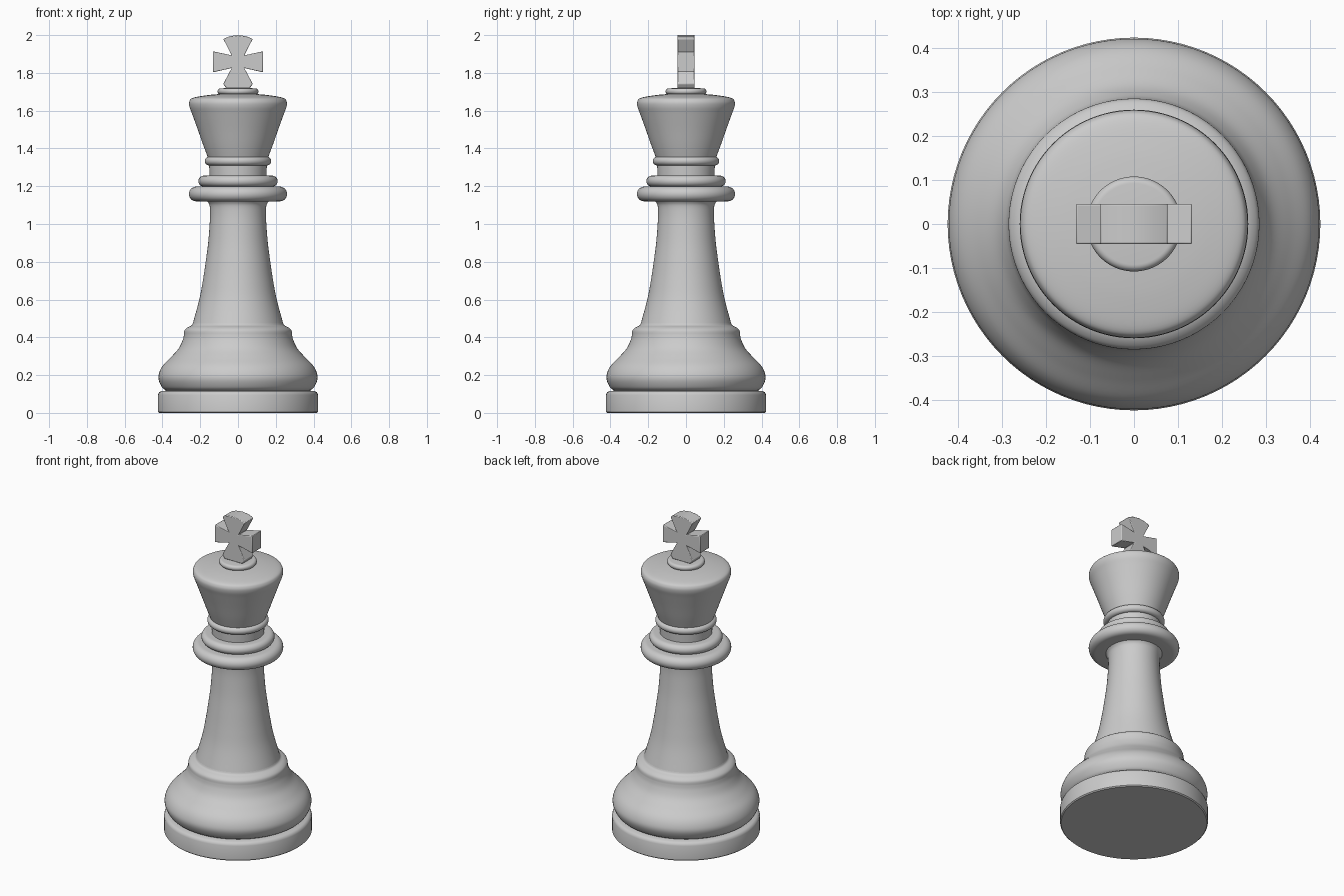
import bpy, bmesh
from math import sin, cos, pi, radians

if "Cube" in bpy.data.objects:
    bpy.data.objects.remove(bpy.data.objects["Cube"])

SEGMENTS = 96


def smooth_curve(pts, steps=6):
    """Catmull-Rom curve through (radius, height) points."""
    p = [pts[0]] + pts + [pts[-1]]
    out = []
    for a, b, c, d in zip(p, p[1:], p[2:], p[3:]):
        for i in range(steps):
            t = i / steps
            out.append(tuple(
                0.5 * (2 * b[k] + (c[k] - a[k]) * t
                       + (2 * a[k] - 5 * b[k] + 4 * c[k] - d[k]) * t * t
                       + (3 * b[k] - a[k] - 3 * c[k] + d[k]) * t ** 3)
                for k in (0, 1)))
    return out + [pts[-1]]


def bead(r_in, r_out, z0, z1, n=14):
    """Rounded bead profile bulging from r_in to r_out."""
    h = (z1 - z0) / 2
    r = r_out - h
    arc = [(r + h * cos(a), z0 + h + h * sin(a))
           for a in (-pi / 2 + pi * i / n for i in range(n + 1))]
    return [(r_in, z0)] + arc + [(r_in, z1)]


def finish(name, bm, angle):
    bmesh.ops.recalc_face_normals(bm, faces=bm.faces)
    mesh = bpy.data.meshes.new(name)
    bm.to_mesh(mesh)
    bm.free()
    ob = bpy.data.objects.new(name, mesh)
    bpy.context.collection.objects.link(ob)
    bpy.ops.object.select_all(action='DESELECT')
    ob.select_set(True)
    bpy.context.view_layer.objects.active = ob
    bpy.ops.object.shade_smooth_by_angle(angle=radians(angle))
    return ob


def lathe(name, profile):
    bm = bmesh.new()
    verts = [bm.verts.new((r, 0, z)) for r, z in profile]
    edges = [bm.edges.new(e) for e in zip(verts, verts[1:])]
    bmesh.ops.spin(bm, geom=verts + edges, cent=(0, 0, 0), axis=(0, 0, 1),
                   angle=2 * pi, steps=SEGMENTS, use_merge=True)
    bmesh.ops.remove_doubles(bm, verts=bm.verts, dist=0.0001)
    return finish(name, bm, 40)


# Base: flat disc, groove, then the swelling foot with its shoulder ledge
lathe("base_disc", [(0, 0), (0.418, 0), (0.424, 0.006), (0.424, 0.095),
                    (0.419, 0.108), (0.408, 0.115), (0.38, 0.118)])
lathe("foot", smooth_curve([(0.38, 0.118), (0.402, 0.135), (0.42, 0.175),
                            (0.418, 0.21), (0.398, 0.25), (0.355, 0.295),
                            (0.315, 0.34), (0.293, 0.385), (0.286, 0.415)])
      + smooth_curve([(0.286, 0.415), (0.283, 0.437), (0.268, 0.452),
                      (0.246, 0.463), (0.239, 0.475)], 4))

# Tapering stem
lathe("stem", smooth_curve([(0.239, 0.475), (0.205, 0.6), (0.186, 0.7),
                            (0.171, 0.8), (0.158, 0.9), (0.150, 1.0),
                            (0.148, 1.06), (0.151, 1.1), (0.162, 1.12)]))

# Collar rings and neck
lathe("lower_collar", bead(0.15, 0.26, 1.12, 1.198))
lathe("upper_collar", bead(0.15, 0.21, 1.198, 1.256))
lathe("neck", [(0.15, 1.256), (0.153, 1.31)])
lathe("neck_ring", bead(0.15, 0.176, 1.31, 1.356))

# Flared head with rounded rim
lathe("head", smooth_curve([(0.16, 1.354), (0.185, 1.42), (0.213, 1.5),
                            (0.242, 1.58), (0.257, 1.622), (0.257, 1.65),
                            (0.238, 1.668), (0.17, 1.681), (0.1, 1.688)]))
lathe("finial_ring", bead(0.09, 0.108, 1.686, 1.718)[:-1] + [(0, 1.722)])

# Flared cross: right half outline, mirrored and extruded
half = [(0.045, 1.994), (0.078, 1.980), (0.033, 1.893), (0.132, 1.914),
        (0.132, 1.803), (0.033, 1.826), (0.078, 1.742), (0.062, 1.718)]
outline = [(0, 2.0)] + half + [(-x, z) for x, z in reversed(half)]
bm = bmesh.new()
face = bm.faces.new([bm.verts.new((x, -0.046, z)) for x, z in outline])
ext = bmesh.ops.extrude_face_region(bm, geom=[face])
bmesh.ops.translate(bm, vec=(0, 0.092, 0),
                    verts=[g for g in ext["geom"] if isinstance(g, bmesh.types.BMVert)])
cross = finish("cross", bm, 30)
bevel = cross.modifiers.new("soft_edges", 'BEVEL')
bevel.width = 0.004
bevel.segments = 2
bevel.limit_method = 'ANGLE'
